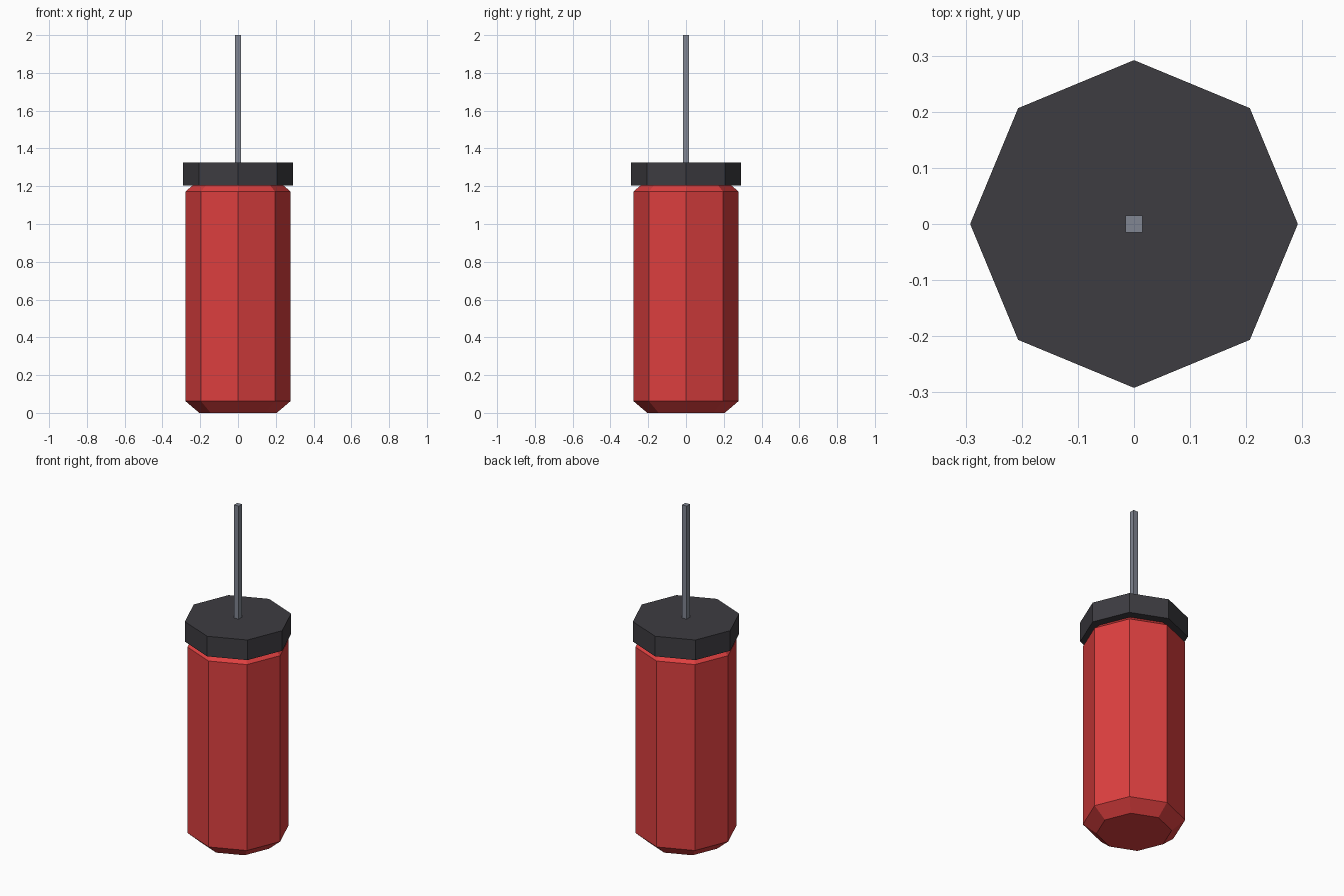
import bpy
import math

cube = bpy.data.objects.get("Cube")
if cube:
    bpy.data.objects.remove(cube, do_unlink=True)


def make_material(name, colour):
    mat = bpy.data.materials.new(name)
    mat.use_nodes = True
    mat.diffuse_color = (*colour, 1)
    mat.node_tree.nodes["Principled BSDF"].inputs["Base Color"].default_value = (*colour, 1)
    return mat


def make_prism(name, rings, sides, turn, mat):
    """Closed flat-faced prism through rings of (radius, height)."""
    verts = []
    for radius, z in rings:
        for i in range(sides):
            a = turn + math.tau * i / sides
            verts.append((radius * math.cos(a), radius * math.sin(a), z))
    faces = [tuple(reversed(range(sides)))]
    for r in range(len(rings) - 1):
        low, high = r * sides, (r + 1) * sides
        for i in range(sides):
            j = (i + 1) % sides
            faces.append((low + i, low + j, high + j, high + i))
    faces.append(tuple(range(len(verts) - sides, len(verts))))
    mesh = bpy.data.meshes.new(name)
    mesh.from_pydata(verts, [], faces)
    mesh.materials.append(mat)
    obj = bpy.data.objects.new(name, mesh)
    bpy.context.collection.objects.link(obj)
    return obj


red = make_material("red", (0.72, 0.05, 0.05))
charcoal = make_material("charcoal", (0.047, 0.045, 0.053))
steel = make_material("steel grey", (0.22, 0.24, 0.29))

# Bevelled octagonal body
make_prism("body", [(0.205, 0), (0.278, 0.062), (0.278, 1.172), (0.205, 1.234)], 8, 0, red)
# Wider octagonal cap
make_prism("cap", [(0.292, 1.205), (0.292, 1.325)], 8, 0, charcoal)
# Thin square rod
half = 0.015
make_prism("rod", [(half * math.sqrt(2), 1.30), (half * math.sqrt(2), 2.0)], 4, math.pi / 4, steel)
